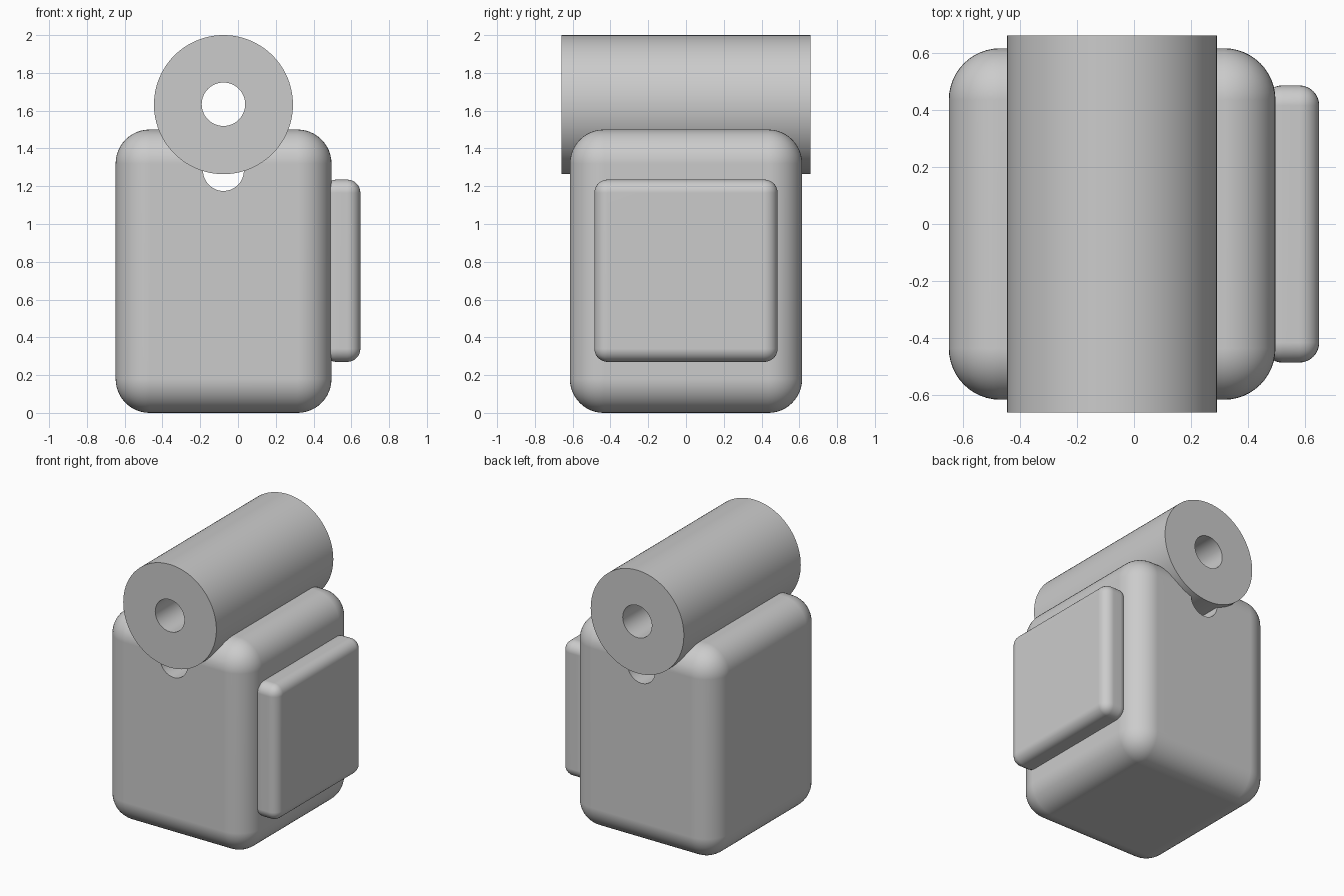
import bpy
import bmesh
import math
from mathutils import Matrix, Vector

if "Cube" in bpy.data.objects:
    bpy.data.objects.remove(bpy.data.objects["Cube"], do_unlink=True)

grey = bpy.data.materials.new("plain grey")
grey.use_nodes = True
colour = (0.6, 0.6, 0.6, 1)
grey.diffuse_color = colour
grey.node_tree.nodes["Principled BSDF"].inputs["Base Color"].default_value = colour


def add_object(name, bm):
    mesh = bpy.data.meshes.new(name)
    bm.to_mesh(mesh)
    bm.free()
    mesh.materials.append(grey)
    obj = bpy.data.objects.new(name, mesh)
    bpy.context.collection.objects.link(obj)
    return obj


def rounded_box(name, low, high, radius, segments):
    low, high = Vector(low), Vector(high)
    bm = bmesh.new()
    place = Matrix.Translation((low + high) / 2) @ Matrix.Diagonal((*(high - low), 1))
    bmesh.ops.create_cube(bm, size=1, matrix=place)
    bmesh.ops.bevel(bm, geom=bm.edges[:], offset=radius, offset_type='OFFSET',
                    segments=segments, profile=0.5, affect='EDGES')
    return add_object(name, bm)


def rod(name, x, z, radius, length):
    # Cylinder lying along the y axis
    bm = bmesh.new()
    place = Matrix.Translation((x, 0, z)) @ Matrix.Rotation(math.pi / 2, 4, 'X')
    bmesh.ops.create_cone(bm, cap_ends=True, segments=96, radius1=radius,
                          radius2=radius, depth=length, matrix=place)
    return add_object(name, bm)


def bore(obj, x, z, radius):
    # Cut a round passage from front to back
    cutter = rod(obj.name + "_cutter", x, z, radius, 2)
    mod = obj.modifiers.new("bore", 'BOOLEAN')
    mod.operation = 'DIFFERENCE'
    mod.solver = 'EXACT'
    mod.object = cutter
    bpy.context.view_layer.objects.active = obj
    bpy.ops.object.modifier_apply(modifier=mod.name)
    bpy.data.objects.remove(cutter, do_unlink=True)


def smooth(obj):
    bpy.ops.object.select_all(action='DESELECT')
    obj.select_set(True)
    bpy.context.view_layer.objects.active = obj
    bpy.ops.object.shade_smooth_by_angle(angle=math.radians(30))
    weighted = obj.modifiers.new("flat_face_normals", 'WEIGHTED_NORMAL')
    weighted.keep_sharp = True


# Main block with a small passage under the tube
axis_x = -0.077
body = rounded_box("body", (-0.648, -0.615, 0), (0.495, 0.615, 1.5), 0.18, 12)
bore(body, axis_x, 1.283, 0.108)

# Thick tube resting across the top
tube = rod("top_tube", axis_x, 1.632, 0.368, 1.32)
bore(tube, axis_x, 1.634, 0.115)

# Raised pad on the left side
pad = rounded_box("side_pad", (0.45, -0.485, 0.27), (0.648, 0.485, 1.235), 0.07, 8)

for part in (body, tube, pad):
    smooth(part)
